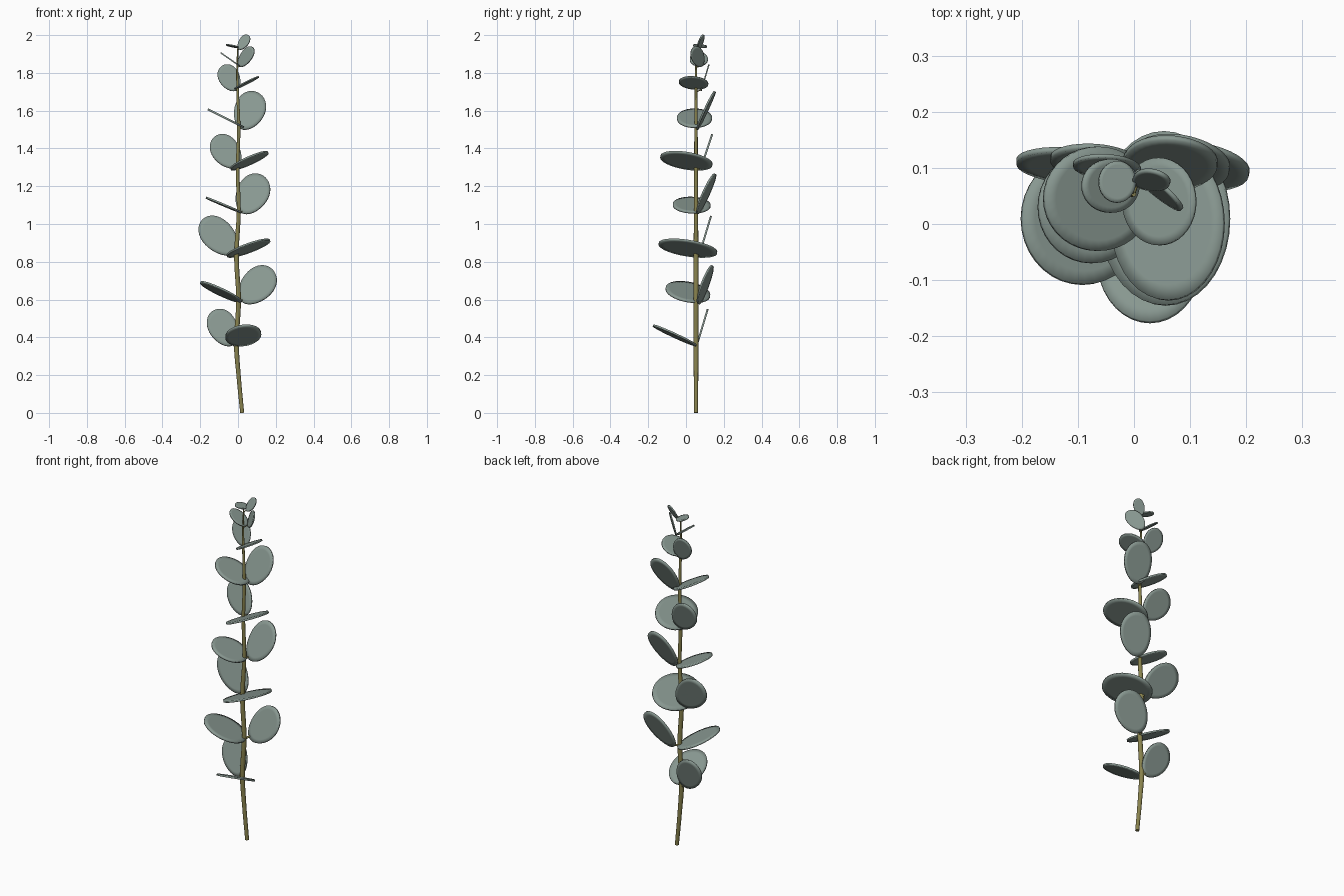
import bpy, bmesh, math
from mathutils import Vector

if "Cube" in bpy.data.objects:
    bpy.data.objects.remove(bpy.data.objects["Cube"])


def material(name, rgb):
    m = bpy.data.materials.new(name)
    m.diffuse_color = (*rgb, 1)
    m.use_nodes = True
    m.node_tree.nodes["Principled BSDF"].inputs["Base Color"].default_value = m.diffuse_color
    return m


LEAF = material("sage green", (0.245, 0.31, 0.28))
STEM = material("olive stem", (0.25, 0.225, 0.075))


def finish(bm, name, mat):
    bmesh.ops.recalc_face_normals(bm, faces=bm.faces)
    me = bpy.data.meshes.new(name)
    bm.to_mesh(me)
    bm.free()
    me.materials.append(mat)
    for p in me.polygons:
        p.use_smooth = True
    ob = bpy.data.objects.new(name, me)
    bpy.context.collection.objects.link(ob)
    return ob


def disc(name, point, thick):
    """Thin rounded leaf blade; point(r, t) places each spot of a disc."""
    bm = bmesh.new()
    rings, seg = 5, 36
    mid = bm.verts.new(point(0, 0))
    rows = [[bm.verts.new(point(i / rings, 2 * math.pi * j / seg)) for j in range(seg)]
            for i in range(1, rings + 1)]
    for j in range(seg):
        k = (j + 1) % seg
        bm.faces.new((mid, rows[0][j], rows[0][k]))
        for a, b in zip(rows, rows[1:]):
            bm.faces.new((a[j], b[j], b[k], a[k]))
    ob = finish(bm, name, LEAF)
    s = ob.modifiers.new("thickness", 'SOLIDIFY')
    s.thickness = thick
    s.offset = 0
    return ob


def tube(name, pts, radii, seg=12):
    """Tapered round tube along points."""
    cu = bpy.data.curves.new(name, 'CURVE')
    cu.dimensions = '3D'
    cu.bevel_depth = 1
    cu.bevel_resolution = 3
    cu.resolution_u = 6
    cu.use_fill_caps = True
    sp = cu.splines.new('BEZIER')
    sp.bezier_points.add(len(pts) - 1)
    for bp, p, r in zip(sp.bezier_points, pts, radii):
        bp.co = p
        bp.radius = r
        bp.handle_left_type = bp.handle_right_type = 'AUTO'
    cu.materials.append(STEM)
    ob = bpy.data.objects.new(name, cu)
    bpy.context.collection.objects.link(ob)
    return ob


# main stem: x, z, radius
SY = 0.053
stem = [(0.022, 0, .011), (0.003, .2, .012), (-.008, .36, .014), (0.003, .6, .013),
        (-.008, .83, .013), (0.004, 1.07, .011), (-.002, 1.29, .010), (0.004, 1.51, .009),
        (-.002, 1.71, .007), (-.004, 1.84, .005), (0, 1.93, .004)]
tube("stem", [(x, SY, z) for x, z, r in stem], [r for x, z, r in stem])
nodes = [(x, z) for x, z, r in stem[2:]]

# upright leaves: cx, cy, cz, half length, half width, tilt, slope over z, slope over x
upright = [(-.078, .085, .45, .105, .075, -30, .3, 0),
           (.1, .1, .675, .118, .083, 45, .42, -.2),
           (-.1, .1, .935, .125, .082, -46, .3, 0),
           (.075, .105, 1.158, .113, .083, 30, .48, -.2),
           (-.062, .108, 1.383, .1, .072, -38, .33, 0),
           (.06, .105, 1.6, .105, .08, 25, .48, -.1),
           (-.045, .1, 1.773, .075, .055, -30, .3, 0),
           (.042, .062, 1.885, .062, .03, 33, .3, -1),
           (.03, .078, 1.962, .045, .025, 35, .5, -.4)]
# spreading leaves: cx, cy, cz, half x, half y, slope over x, slope over y
spread = [(.028, -.06, .41, .095, .115, .1, -.46),
          (-.09, .01, .64, .11, .118, -.46, -.16),
          (.055, .01, .872, .115, .155, .35, -.15),
          (-.075, .03, 1.1, .095, .1, -.42, -.03),
          (.06, .002, 1.335, .1, .138, .43, -.15),
          (-.065, .045, 1.56, .095, .093, -.5, 0),
          (.045, .04, 1.747, .065, .078, .5, -.08),
          (-.042, .068, 1.872, .05, .048, -.7, 0),
          (-.03, .075, 1.942, .033, .037, -.2, -.1)]

for i, ((nx, nz), up, sp) in enumerate(zip(nodes, upright, spread), 1):
    cx, cy, cz, a, b, tilt, gz, gx = up
    s, c = math.sin(math.radians(tilt)), math.cos(math.radians(tilt))

    def up_point(r, t):
        u = a * r * math.cos(t)
        v = b * r * math.sin(t) * (1 + .12 * math.cos(t))
        dx, dz = u * s + v * c, u * c - v * s
        return Vector((cx + dx, cy + gz * dz + gx * dx, cz + dz))

    ex, ey, ez, hx, hy, sx, sy = sp

    def sp_point(r, t):
        dx, dy = hx * r * math.cos(t), hy * r * math.sin(t)
        return Vector((ex + dx, ey + dy, ez + sx * dx + sy * dy))

    thick = .010 if i < 7 else .007
    disc(f"upright_leaf_{i}", up_point, thick)
    disc(f"spreading_leaf_{i}", sp_point, thick)

    # short leaf stalks joining the node to each blade
    start = Vector((nx, SY, nz - .012))
    rad = stem[i + 1][2] * .55
    toward = math.atan2((SY - ey) / hy, (nx - ex) / hx)
    reach = min(.93, math.hypot((SY - ey) / hy, (nx - ex) / hx))
    for kind, end in (("upright", up_point(.93, math.pi)), ("spreading", sp_point(reach, toward))):
        if (end - start).length > .008:
            tube(f"{kind}_stalk_{i}", [start, end], [rad, rad * .7])
